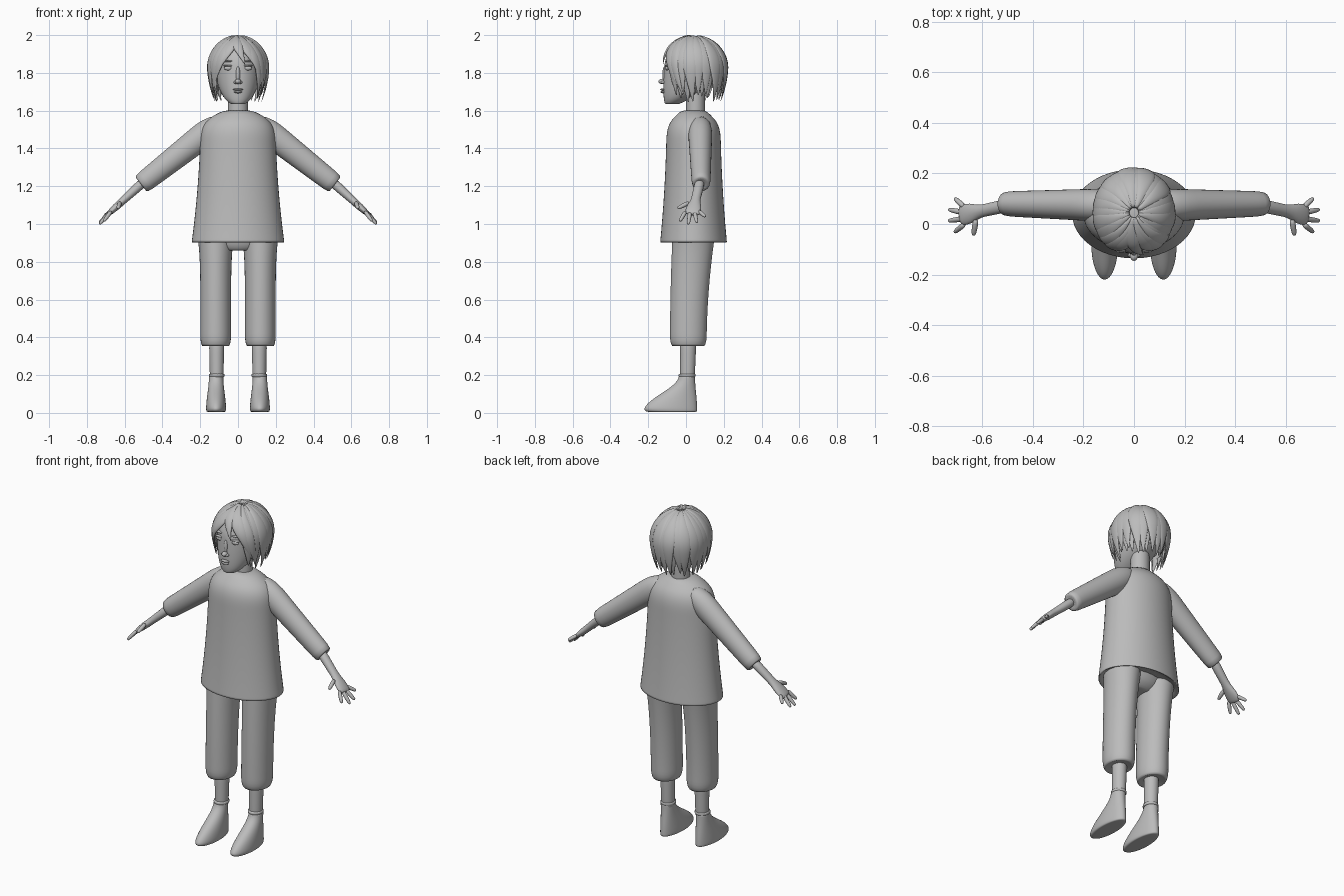
import bpy
import bmesh
import math
import random
from mathutils import Vector

random.seed(4)
if "Cube" in bpy.data.objects:
    bpy.data.objects.remove(bpy.data.objects["Cube"], do_unlink=True)

colour = (0.5, 0.5, 0.5, 1)
grey = bpy.data.materials.new("plain grey")
grey.use_nodes = True
grey.diffuse_color = colour
grey.node_tree.nodes["Principled BSDF"].inputs["Base Color"].default_value = colour
side_axis, depth_axis, up_axis = Vector((1, 0, 0)), Vector((0, 1, 0)), Vector((0, 0, 1))


def finish(name, bm, mirrored=False):
    bmesh.ops.recalc_face_normals(bm, faces=bm.faces[:])
    for face in bm.faces:
        face.smooth = True
    mesh = bpy.data.meshes.new(name)
    bm.to_mesh(mesh)
    bm.free()
    mesh.materials.append(grey)
    part = bpy.data.objects.new(name, mesh)
    bpy.context.collection.objects.link(part)
    if mirrored:
        part.modifiers.new("mirror", 'MIRROR').use_mirror_merge = False
    part.modifiers.new("smooth", 'SUBSURF').levels = 1


def loft(bm, rings, sides=24):
    """Skin a row of elliptical rings, each (centre, half axis, half axis)."""
    angles = [math.tau * i / sides for i in range(sides)]
    loops = []
    for centre, across, along in rings:
        loops.append([bm.verts.new(centre + across * math.cos(a) + along * math.sin(a)) for a in angles])
    for lower, upper in zip(loops, loops[1:]):
        for i in range(sides):
            bm.faces.new((lower[i - 1], lower[i], upper[i], upper[i - 1]))
    bm.faces.new(loops[0])
    bm.faces.new(loops[-1])


def upright(name, bottom, top, shape, x=0, tuck=0, steps=16):
    """Stack of level rings; shape(t) gives half width, front and back. The rim tucks inside."""
    rings = []
    for i in range(steps + 1):
        t = i / steps
        width, front, back = shape(t)
        centre = Vector((x, (front + back) / 2, bottom + (top - bottom) * t))
        rings.append((centre, side_axis * width, depth_axis * (back - front) / 2))
    centre, across, along = rings[0]
    rings.insert(0, (centre + up_axis * tuck, across * 0.85, along * 0.85))
    bm = bmesh.new()
    loft(bm, rings)
    finish(name, bm, x != 0)


def limb(name, start, end, rows, sides=16):
    """Rings along a straight line; rows hold position, thickness and depth."""
    start, end = Vector(start), Vector(end)
    across = (end - start).cross(depth_axis).normalized()
    along = across.cross(end - start).normalized()
    bm = bmesh.new()
    loft(bm, [(start.lerp(end, t), across * thick, along * deep) for t, thick, deep in rows], sides)
    finish(name, bm, True)


def digit(name, start, end, thick):
    rows = [(t, thick * size, thick * size) for t, size in ((0, 1), (0.5, 1), (0.9, 0.8), (1, 0.5))]
    limb(name, start, end, rows, 8)


def ball(centre, radii):
    bm = bmesh.new()
    bmesh.ops.create_uvsphere(bm, u_segments=20, v_segments=14, radius=1)
    bmesh.ops.scale(bm, vec=radii, verts=bm.verts)
    bmesh.ops.translate(bm, vec=centre, verts=bm.verts)
    return bm


def blob(name, centre, radii):
    finish(name, ball(centre, radii), centre[0] != 0)


# Tunic, flared to the hem and rounded over the shoulders
def tunic_shape(t):
    shoulder = max(0, t - 0.75) * 4
    width = (0.2 + 0.05 * (1 - t) ** 2) * max(0.36, math.sqrt(1 - shoulder ** 3))
    depth = max(0.065, width * 0.72)
    return width, 0.04 - depth, 0.04 + depth


upright("tunic", 0.89, 1.605, tunic_shape, tuck=0.05, steps=28)

# Sleeves with turned-in cuffs
sleeve = [(-0.2, 0.04, 0.05)]
for step in range(7):
    t = step / 6
    sleeve.append((t, 0.074 - 0.018 * t, 0.066 - 0.016 * t))
sleeve.append((0.97, 0.035, 0.03))
limb("sleeves", (0.15, 0.075, 1.495), (0.52, 0.08, 1.205), sleeve)

# Forearms widening into flat palms
limb("forearms_and_palms", (0.47, 0.08, 1.25), (0.69, 0.033, 1.05),
     ((0, 0.03, 0.03), (0.5, 0.022, 0.025), (0.65, 0.02, 0.025),
      (0.8, 0.02, 0.042), (0.95, 0.015, 0.043), (1, 0.01, 0.036)))

# Fingers fanned out from the knuckles, and thumbs
for name, spread in (("index", -1.5), ("middle", -0.5), ("ring", 0.5), ("little", 1.5)):
    shorter = 0.012 * spread ** 2
    knuckle = Vector((0.67, 0.033 + 0.022 * spread, 1.07))
    tip = Vector((0.737 - shorter, 0.035 + 0.045 * spread, 1 + shorter + 0.008 * spread))
    digit(name + "_fingers", knuckle, tip, 0.012)
digit("thumbs", (0.625, 0.02, 1.115), (0.635, -0.045, 1.083), 0.013)


# Trousers, with full legs gathered at the cuffs
def trouser_shape(t):
    gather = min(1, 0.88 + 2 * t)
    depth = (0.098 + 0.016 * t ** 2) * gather
    centre = 0.012 + 0.03 * t ** 2
    return (0.082 + 0.018 * t ** 6) * gather, centre - depth, centre + depth


def hip_shape(t):
    width = 0.1 + 0.095 * math.sqrt(t)
    return width, -0.4 * width, 0.8 * width


upright("trouser_legs", 0.345, 0.95, trouser_shape, x=0.118, tuck=0.02)
upright("trouser_hips", 0.86, 1, hip_shape, steps=6)


# Shins, sock rims and feet
def foot_shape(t):
    instep = (1 + math.cos(math.pi * t)) / 2
    sole = min(1, 0.93 + t)
    return (0.038 + 0.016 * instep) * sole, (-0.037 - 0.19 * instep) * sole, 0.048 + 0.013 * instep


upright("feet", 0.005, 0.2, foot_shape, x=0.116)
upright("shins", 0.17, 0.4, lambda t: (0.036 + 0.005 * t, -0.032, 0.046 + 0.01 * t), x=0.113, steps=4)
upright("sock_rims", 0.19, 0.21, lambda t: (0.042, -0.04, 0.051), x=0.113, steps=2)


# Neck, and a head with a narrow chin and sloping brow
def head_shape(t):
    t = 0.03 + 0.94 * t
    upper = t > 0.6
    reach = (t - 0.6) / (0.4 if upper else 0.6)
    curve = math.sqrt(1 - reach ** 2)
    front = 0.025 * t ** 2 - 0.125 * curve ** (1 if upper else 0.1)
    return 0.122 * curve, front, 0.245 * curve ** 2 - 0.06


upright("neck", 1.55, 1.75, lambda t: (0.053, 0, 0.1), steps=4)
upright("head", 1.635, 1.97, head_shape, steps=22)

# Facial features
blob("nose_bridge", (0, -0.112, 1.79), (0.012, 0.014, 0.045))
blob("nose_tip", (0, -0.126, 1.755), (0.016, 0.02, 0.014))
blob("nostrils", (0.014, -0.122, 1.75), (0.009, 0.012, 0.008))
blob("upper_lip", (0, -0.123, 1.712), (0.027, 0.014, 0.006))
blob("lower_lip", (0, -0.121, 1.699), (0.022, 0.014, 0.007))
blob("eyes", (0.05, -0.1, 1.825), (0.024, 0.01, 0.012))
blob("upper_eyelids", (0.05, -0.098, 1.838), (0.03, 0.015, 0.005))
blob("eyebrows", (0.05, -0.093, 1.862), (0.032, 0.016, 0.005))
blob("ears", (0.12, 0.03, 1.79), (0.012, 0.022, 0.035))

# Hair cap, cut away around the face and nape
skull, skull_size = Vector((0, 0.045, 1.822)), Vector((0.154, 0.17, 0.167))
cap = ball(skull, skull_size * 0.955)
bare = []
for face in cap.faces:
    spot = face.calc_center_median()
    if spot.z < max(1.71, 1.77 - 1.3 * spot.y):
        bare.append(face)
bmesh.ops.delete(cap, geom=bare, context='FACES')
finish("hair_cap", cap)


def lock(bm, start, end, drop, width, scale):
    """Flat tapered lock turning from start to end over the skull, then hanging by drop."""
    steps, points, normals = 14, [], []
    for i in range(steps + 1):
        t = i / steps
        polar = 6 + t * (84 + drop * 360)
        turn, tilt = math.radians(start + (end - start) * t), math.radians(min(polar, 90))
        hang = max(0, polar - 90) / 360
        normal = Vector((math.sin(tilt) * math.sin(turn), -math.sin(tilt) * math.cos(turn), math.cos(tilt)))
        points.append(skull + normal * skull_size * scale - normal * hang ** 2 - up_axis * hang)
        normals.append(normal)
    rings = []
    for i, point in enumerate(points):
        t = i / steps
        tangent = points[min(i + 1, steps)] - points[max(i - 1, 0)]
        across = tangent.cross(normals[i]).normalized()
        outward = across.cross(tangent).normalized()
        taper = min(1, 0.06 + 2 * (1 - t))
        rings.append((point, across * width * taper * min(1, 0.25 + 2 * t), outward * 0.013 * taper))
    loft(bm, rings, 10)


# Side and back locks in two layers
hair = bmesh.new()
for layer in range(2):
    for k in range(17 - layer):
        turn = 52 + 16 * (k + layer / 2)
        drop = random.uniform(0.13, 0.18)
        scale = 1 - 0.07 * layer + random.uniform(-0.015, 0.015)
        lock(hair, turn - 8, turn + random.uniform(-5, 5), drop, 0.042, scale)
finish("hair_locks", hair)

# Fringe parted above the forehead, with one loose wisp
fringe = bmesh.new()
for side in (-1, 1):
    for start, end, drop in ((2, 46, 0.03), (12, 58, 0.1), (32, 66, 0.14)):
        lock(fringe, side * start, side * end, drop, 0.032, 1.01)
lock(fringe, -16, 14, -0.02, 0.03, 1.02)
finish("fringe", fringe)
